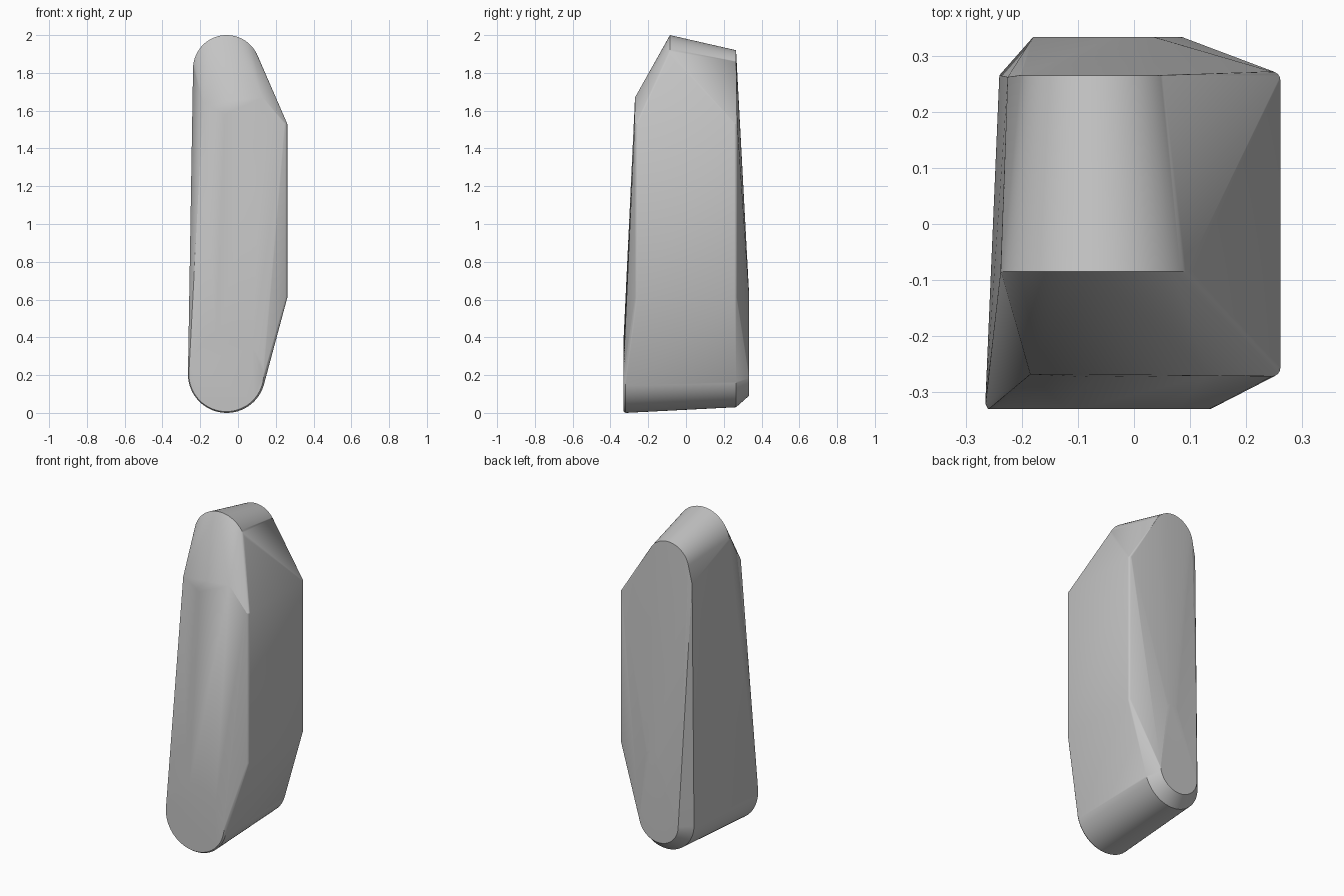
import bpy
import bmesh
from math import sin, cos, pi, radians

cube = bpy.data.objects.get("Cube")
if cube:
    bpy.data.objects.remove(cube, do_unlink=True)

grey = bpy.data.materials.new("plain grey")
grey.use_nodes = True
colour = (0.55, 0.55, 0.55, 1)
grey.diffuse_color = colour
grey.node_tree.nodes["Principled BSDF"].inputs["Base Color"].default_value = colour


def arc(x, y, z, radius, start=0, end=360, steps=64):
    """Points on a circle facing the front, angles from +x towards +z."""
    angles = [radians(start + (end - start) * i / steps) for i in range(steps + 1)]
    return [(x + radius * cos(a), y, z + radius * sin(a)) for a in angles]


points = []
# Rounded foot: front disc with a thin rim, then the chamfered back end
points += arc(-0.062, -0.33, 0.205, 0.198)
points += arc(-0.06, -0.32, 0.205, 0.205)
points += arc(-0.05, 0.265, 0.22, 0.19, 180, 360)
points += arc(-0.047, 0.333, 0.223, 0.133, 180, 360)
# Narrowing upper end of the back pad
points += arc(0.0, 0.333, 0.61, 0.038, 0, 180, 12)
# Rounded crown, wider at the front
points += arc(-0.06, -0.085, 1.822, 0.178, 0, 180)
points += arc(-0.065, 0.265, 1.78, 0.14, 0, 180)
points.append((-0.225, 0.262, 1.7))
# Brow where the front slopes back
points += [(-0.185, -0.268, 1.64), (-0.07, -0.273, 1.58), (0.13, -0.27, 1.67)]
# Flat side wall with softened upright edges
for z in (0.61, 1.53):
    for side in (-1, 1):
        for i in range(5):
            a = pi / 2 * i / 4
            points.append((0.245 + 0.016 * cos(a), side * (0.256 + 0.016 * sin(a)), z))

# Skin stretched over all the profiles
bm = bmesh.new()
for p in points:
    bm.verts.new(p)
bmesh.ops.remove_doubles(bm, verts=bm.verts, dist=0.0005)
bmesh.ops.convex_hull(bm, input=bm.verts)
loose = [v for v in bm.verts if not v.link_faces]
bmesh.ops.delete(bm, geom=loose, context="VERTS")
bmesh.ops.dissolve_limit(bm, angle_limit=radians(0.3), verts=bm.verts, edges=bm.edges)
bmesh.ops.recalc_face_normals(bm, faces=bm.faces)

mesh = bpy.data.meshes.new("rounded_block")
bm.to_mesh(mesh)
bm.free()
mesh.materials.append(grey)
block = bpy.data.objects.new("rounded_block", mesh)
bpy.context.scene.collection.objects.link(block)

bpy.ops.object.select_all(action="DESELECT")
block.select_set(True)
bpy.context.view_layer.objects.active = block
bpy.ops.object.shade_smooth_by_angle(angle=radians(25))
